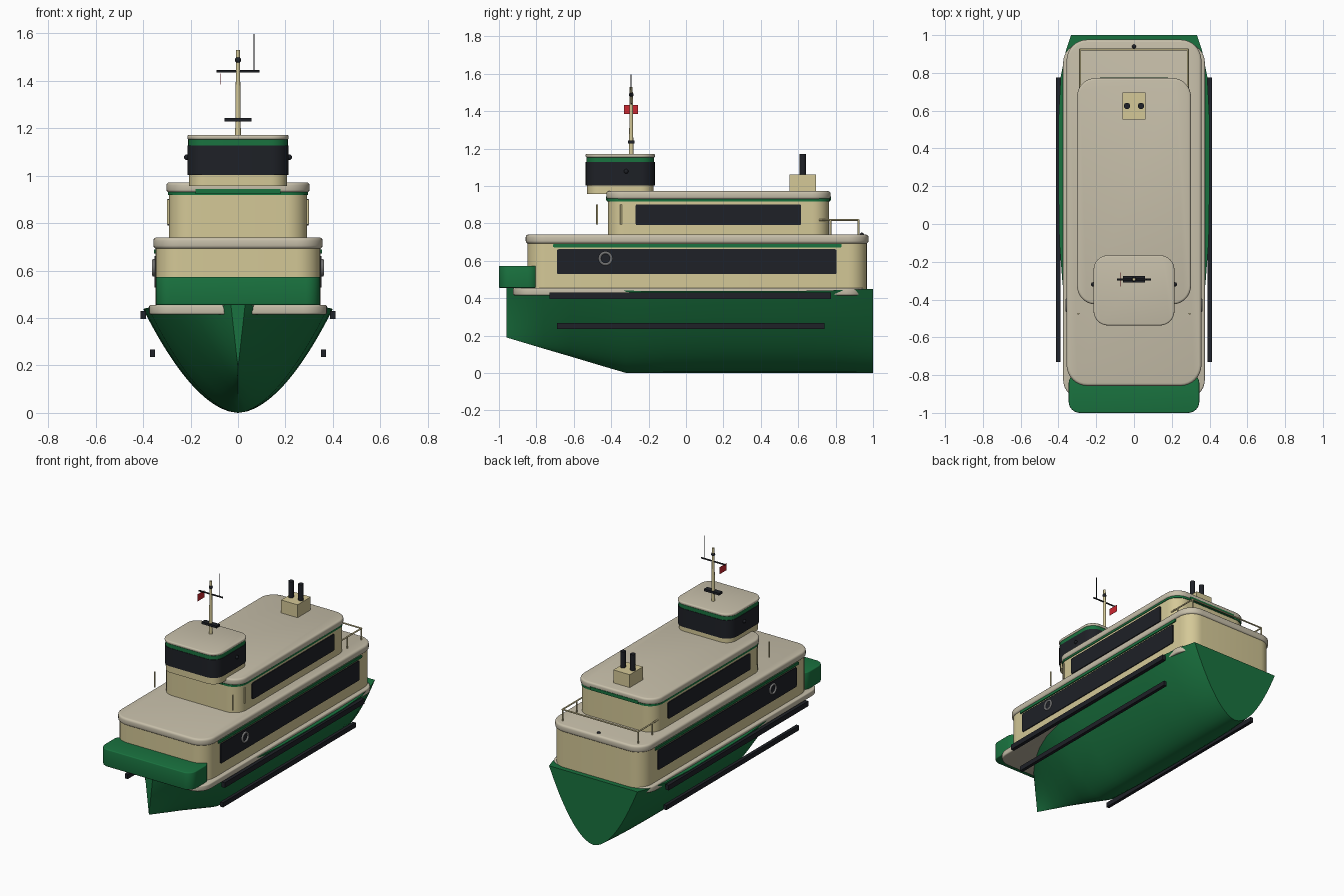
import bpy, bmesh, math
from mathutils import Vector

if "Cube" in bpy.data.objects:
    bpy.data.objects.remove(bpy.data.objects["Cube"])


def material(name, rgb):
    m = bpy.data.materials.new(name)
    m.diffuse_color = (*rgb, 1)
    m.use_nodes = True
    m.node_tree.nodes["Principled BSDF"].inputs["Base Color"].default_value = m.diffuse_color
    return m


GREEN = material("green paint", (0.01, 0.17, 0.05))
CREAM = material("cream paint", (0.66, 0.58, 0.31))
BEIGE = material("beige deck", (0.57, 0.52, 0.40))
BLACK = material("black", (0.013, 0.015, 0.02))
WHITE = material("white", (0.8, 0.8, 0.78))
RED = material("red", (0.6, 0.02, 0.03))


def finish(ob, name, mat, smooth=True):
    ob.name = name
    ob.data.materials.append(mat)
    if smooth:
        bpy.ops.object.select_all(action='DESELECT')
        ob.select_set(True)
        bpy.context.view_layer.objects.active = ob
        bpy.ops.object.shade_smooth_by_angle(angle=math.radians(32))
    return ob


def loft(name, rings, mat):
    """Skin closed rings of points and cap both ends."""
    bm = bmesh.new()
    vs = [[bm.verts.new(p) for p in r] for r in rings]
    n = len(rings[0])
    for a, b in zip(vs, vs[1:]):
        for i in range(n):
            j = (i + 1) % n
            bm.faces.new((a[i], a[j], b[j], b[i]))
    bm.faces.new(vs[0])
    bm.faces.new(vs[-1])
    bmesh.ops.recalc_face_normals(bm, faces=bm.faces)
    me = bpy.data.meshes.new(name)
    bm.to_mesh(me)
    bm.free()
    ob = bpy.data.objects.new(name, me)
    bpy.context.collection.objects.link(ob)
    return finish(ob, name, mat)


def outline(x0, x1, y0, y1, r, seg=8):
    """Rounded rectangle."""
    pts = []
    for k, (cx, cy) in enumerate(((x1 - r, y1 - r), (x0 + r, y1 - r),
                                  (x0 + r, y0 + r), (x1 - r, y0 + r))):
        for i in range(seg + 1):
            a = math.pi / 2 * (k + i / seg)
            pts.append((cx + r * math.cos(a), cy + r * math.sin(a)))
    return pts


def slab(name, hx, y0, y1, z0, z1, r, mat, b=0.0):
    """Rounded deck or cabin block with softened top and bottom edges."""
    levels = [(z0, 0), (z1, 0)]
    if b:
        arc = [math.pi / 2 * i / 3 for i in range(4)]
        low = [(z0 + b - b * math.cos(a), b - b * math.sin(a)) for a in arc]
        high = [(z1 - b + b * math.sin(a), b - b * math.cos(a)) for a in arc]
        levels = low + high
    return loft(name, [[(x, y, z) for x, y in
                        outline(-hx + d, hx - d, y0 + d, y1 - d, r - d)]
                       for z, d in levels], mat)


def side_plate(name, x0, x1, y0, y1, z0, z1, r, mat):
    """Thin upright panel on both sides."""
    for s, tag in ((1, "right"), (-1, "left")):
        loft(f"{name}_{tag}", [[(s * x, y, z) for y, z in outline(y0, y1, z0, z1, r, 4)]
                               for x in (x0, x1)], mat)


def box(name, x0, x1, y0, y1, z0, z1, mat):
    bpy.ops.mesh.primitive_cube_add(size=1, location=((x0 + x1) / 2, (y0 + y1) / 2, (z0 + z1) / 2))
    ob = bpy.context.object
    ob.scale = (x1 - x0, y1 - y0, z1 - z0)
    return finish(ob, name, mat, False)


def rod(name, a, b, r, mat, r2=None):
    a, b = Vector(a), Vector(b)
    bpy.ops.mesh.primitive_cone_add(vertices=16, radius1=r, radius2=r if r2 is None else r2,
                                    depth=(b - a).length, location=(a + b) / 2)
    ob = bpy.context.object
    ob.rotation_mode = 'QUATERNION'
    ob.rotation_quaternion = (b - a).to_track_quat('Z', 'Y')
    return finish(ob, name, mat)


def ball(name, loc, r, mat):
    bpy.ops.mesh.primitive_uv_sphere_add(segments=16, ring_count=8, radius=r, location=loc)
    return finish(bpy.context.object, name, mat)


# Hull: y, half width at deck, keel height, deck height, fullness exponent
stations = [(-0.96, 0.03, 0.19, 0.455, 1.0), (-0.88, 0.11, 0.166, 0.452, 0.95),
            (-0.76, 0.205, 0.13, 0.45, 0.85), (-0.62, 0.285, 0.089, 0.447, 0.74),
            (-0.47, 0.345, 0.044, 0.443, 0.65), (-0.32, 0.378, 0.0, 0.44, 0.58),
            (-0.1, 0.395, 0.0, 0.438, 0.56), (0.2, 0.4, 0.0, 0.438, 0.55),
            (0.55, 0.4, 0.0, 0.438, 0.55), (0.78, 0.388, 0.0, 0.442, 0.55),
            (0.92, 0.36, 0.0, 0.447, 0.55), (1.0, 0.333, 0.0, 0.45, 0.55)]
rings = []
for y, w, k, top, p in stations:
    half = [((i / 14) ** 1.6) for i in range(15)]
    right = [(w * t ** p, y, k + (top - k) * t) for t in half]
    rings.append(right + [(-x, yy, z) for x, yy, z in reversed(right[1:])])
loft("hull", rings, GREEN)

# Rub rails
for s, tag in ((1, "right"), (-1, "left")):
    for part, x, w, y0, y1, z0, z1 in (("upper", 0.4, 0.012, -0.73, 0.775, 0.395, 0.43),
                                       ("lower", 0.36, 0.011, -0.69, 0.74, 0.236, 0.268)):
        box(f"{part}_rub_rail_{tag}", s * x - w, s * x + w, y0, y1, z0, z1, BLACK)

# Main deck, bow bulwark and main cabin
slab("main_deck", 0.375, -0.925, 0.955, 0.415, 0.455, 0.1, BEIGE, 0.008)
slab("bow_bulwark", 0.346, -1.0, -0.785, 0.455, 0.573, 0.06, GREEN, 0.006)
slab("main_cabin", 0.347, -0.848, 0.967, 0.45, 0.70, 0.1, CREAM)
slab("main_cabin_roof", 0.357, -0.857, 0.976, 0.692, 0.74, 0.11, BEIGE, 0.014)
side_plate("main_window", 0.34, 0.353, -0.69, 0.805, 0.528, 0.662, 0.01, BLACK)
side_plate("main_stripe", 0.34, 0.355, -0.71, 0.832, 0.672, 0.69, 0.004, GREEN)

# Upper cabin
slab("upper_cabin", 0.292, -0.418, 0.765, 0.735, 0.935, 0.09, CREAM)
slab("upper_stripe", 0.296, -0.422, 0.769, 0.918, 0.932, 0.094, GREEN)
slab("upper_roof", 0.302, -0.426, 0.773, 0.929, 0.972, 0.1, BEIGE, 0.012)
box("front_stripe", -0.18, 0.18, -0.429, -0.41, 0.922, 0.944, GREEN)
box("rear_stripe", -0.18, 0.18, 0.757, 0.776, 0.922, 0.944, GREEN)
side_plate("upper_window", 0.285, 0.298, -0.27, 0.615, 0.79, 0.902, 0.01, BLACK)

# Wheelhouse layers
slab("wheelhouse_base", 0.207, -0.53, -0.173, 0.957, 1.005, 0.07, CREAM)
slab("wheelhouse_windows", 0.213, -0.536, -0.167, 1.003, 1.127, 0.075, BLACK)
slab("wheelhouse_band", 0.21, -0.533, -0.17, 1.125, 1.16, 0.073, GREEN)
slab("wheelhouse_roof", 0.214, -0.537, -0.166, 1.152, 1.172, 0.076, BEIGE, 0.008)

# Life rings, side lights and grab rails
for s, tag in ((1, "right"), (-1, "left")):
    bpy.ops.mesh.primitive_torus_add(major_radius=0.031, minor_radius=0.006, major_segments=32,
                                     minor_segments=10, location=(s * 0.356, -0.43, 0.612),
                                     rotation=(0, math.pi / 2, 0))
    finish(bpy.context.object, f"life_ring_{tag}", WHITE)
    ball(f"side_light_{tag}", (s * 0.216, -0.32, 1.078), 0.012, BLACK)
    for i, y in enumerate((-0.475, -0.347)):
        rod(f"grab_rail_{tag}_{i}", (s * 0.294, y, 0.795), (s * 0.294, y, 0.9), 0.005, CREAM)

# Mast with spar, radar, aerial and flag
my = -0.293
rod("mast", (0, my, 1.165), (0, my, 1.53), 0.012, CREAM, 0.008)
ball("mast_light", (0, my, 1.488), 0.013, BLACK)
rod("spar", (-0.09, my, 1.44), (0.09, my, 1.44), 0.005, BLACK)
box("radar", -0.057, 0.057, my - 0.018, my + 0.018, 1.228, 1.243, BLACK)
rod("aerial", (0.067, my, 1.44), (0.067, my, 1.597), 0.0025, BLACK)
box("flag", -0.0745, -0.0725, my - 0.038, my + 0.036, 1.385, 1.432, RED)

# Funnel casing and exhausts
box("funnel_casing", -0.062, 0.062, 0.553, 0.695, 0.965, 1.06, CREAM)
for s, tag in ((1, "right"), (-1, "left")):
    rod(f"exhaust_{tag}", (s * 0.037, 0.625, 1.055), (s * 0.037, 0.625, 1.17), 0.017, BLACK)

# Stern railing and light
for s, tag in ((1, "right"), (-1, "left")):
    rod(f"stern_side_rail_{tag}", (s * 0.285, 0.71, 0.818), (s * 0.285, 0.926, 0.818), 0.005, CREAM)
    for i, y in enumerate((0.772, 0.923)):
        rod(f"stern_post_{tag}_{i}", (s * 0.285, y, 0.735), (s * 0.285, y, 0.818), 0.005, CREAM)
rod("stern_rail", (-0.288, 0.923, 0.818), (0.288, 0.923, 0.818), 0.005, CREAM)
ball("stern_light", (0, 0.94, 0.74), 0.011, BLACK)
